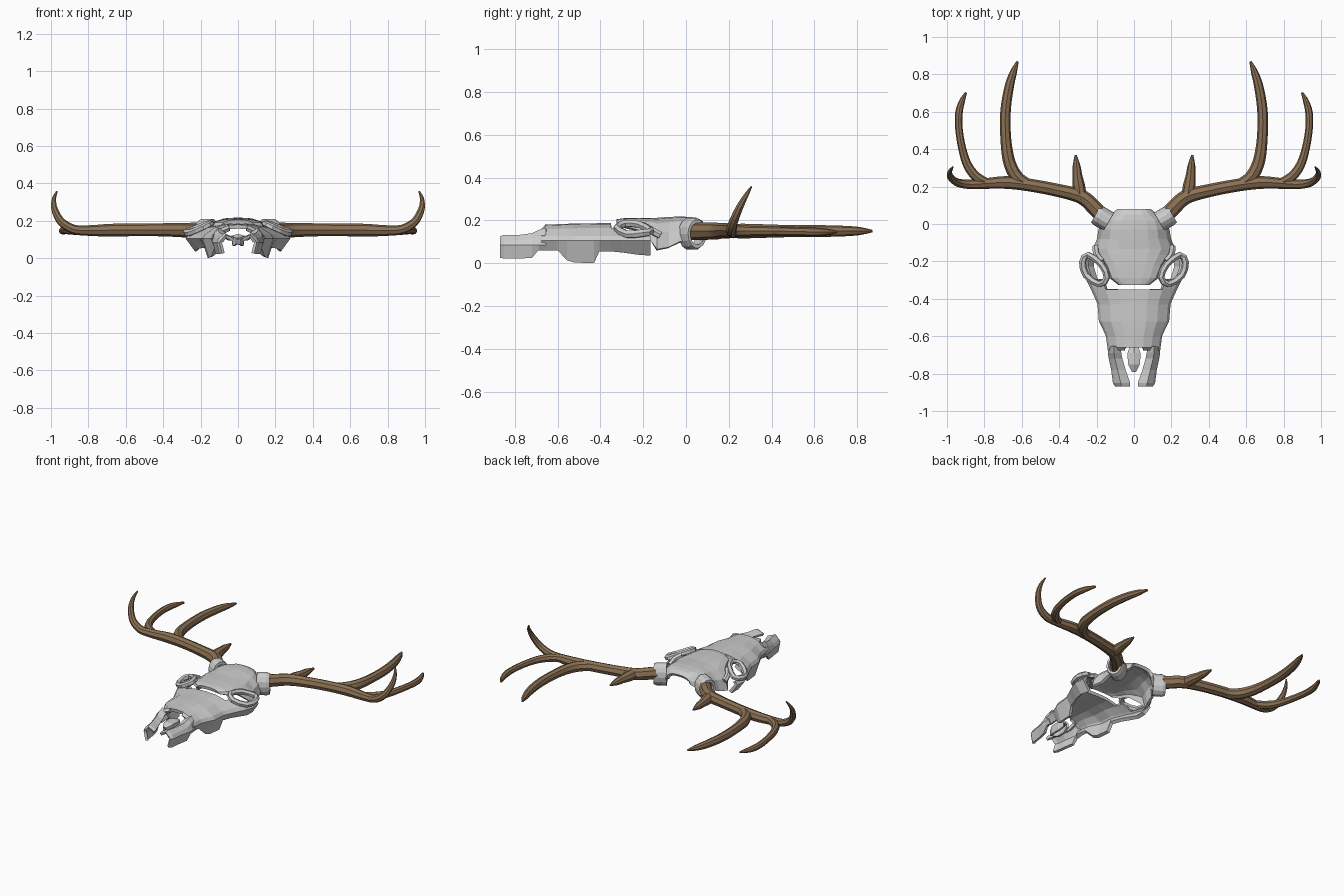
import bpy, bmesh, math
from mathutils import Vector, Matrix

if "Cube" in bpy.data.objects:
    bpy.data.objects.remove(bpy.data.objects["Cube"])

brown = bpy.data.materials.new("antler_brown")
brown.diffuse_color = (0.26, 0.165, 0.09, 1)
brown.use_nodes = True
brown.node_tree.nodes["Principled BSDF"].inputs["Base Color"].default_value = brown.diffuse_color


def finish(name, bm, mat=None, thick=0, merge=False):
    me = bpy.data.meshes.new(name)
    bm.to_mesh(me)
    bm.free()
    ob = bpy.data.objects.new(name, me)
    bpy.context.collection.objects.link(ob)
    if mat:
        me.materials.append(mat)
    m = ob.modifiers.new("mirror", 'MIRROR')
    m.use_mirror_merge = merge
    m.merge_threshold = 0.0005
    if thick:
        s = ob.modifiers.new("shell", 'SOLIDIFY')
        s.thickness = thick
        s.offset = -1
    return ob


def loft(name, rows, thick, skip=(), merge=True):
    """rows: list of (y, [(x, z), ...]) from front to back, midline outwards."""
    bm = bmesh.new()
    g = [[bm.verts.new((x, y, z)) for x, z in prof] for y, prof in rows]
    for i in range(len(g) - 1):
        for j in range(len(g[0]) - 1):
            if (i, j) not in skip:
                bm.faces.new((g[i][j], g[i][j + 1], g[i + 1][j + 1], g[i + 1][j]))
    bmesh.ops.delete(bm, geom=[v for v in bm.verts if not v.link_faces], context='VERTS')
    return finish(name, bm, None, thick, merge)


def catmull(pts, n, closed):
    k = len(pts)
    out = []
    for i in range(k if closed else k - 1):
        p = [Vector(pts[(i + d) % k] if closed else pts[min(max(i + d, 0), k - 1)]) for d in (-1, 0, 1, 2)]
        for s in range(n):
            t = s / n
            out.append(0.5 * (2 * p[1] + (p[2] - p[0]) * t + (2 * p[0] - 5 * p[1] + 4 * p[2] - p[3]) * t * t
                              + (3 * p[1] - p[0] - 3 * p[2] + p[3]) * t ** 3))
    return out if closed else out + [Vector(pts[-1])]


def tube(bm, pts, sides=8, n=4, closed=False):
    """Sweep a polygon along points (x, y, z, radius)."""
    path = catmull(pts, n, closed)
    k = len(path)
    rings = []
    side = None
    for i, p in enumerate(path):
        a = path[(i - 1) % k] if closed else path[max(i - 1, 0)]
        b = path[(i + 1) % k] if closed else path[min(i + 1, k - 1)]
        t = (b - a).to_3d().normalized()
        ref = Vector((0, 0, 1)) if side is None else side
        side = (ref - t * ref.dot(t)).normalized()
        other = t.cross(side)
        c = p.to_3d()
        rings.append([bm.verts.new(c + p[3] * (side * math.cos(q) + other * math.sin(q)))
                      for q in (2 * math.pi * s / sides for s in range(sides))])
    for i in range(k if closed else k - 1):
        r, q = rings[i], rings[(i + 1) % k]
        for s in range(sides):
            bm.faces.new((r[s], r[(s + 1) % sides], q[(s + 1) % sides], q[s]))
    if not closed:
        bm.faces.new(rings[0][::-1])
        bm.faces.new(rings[-1])


# snout and cheeks: (y, half width, top, bottom)
snout = []
for y, w, top, bot in [(-0.69, .14, .165, .06), (-0.66, .142, .18, .06), (-0.6, .15, .182, .06),
                       (-0.555, .17, .184, .012), (-0.52, .188, .185, .003), (-0.43, .195, .186, .0),
                       (-0.405, .205, .187, .055), (-0.35, .23, .187, .055), (-0.3, .255, .187, .05),
                       (-0.23, .28, .187, .04), (-0.165, .272, .18, .035)]:
    snout.append((y, [(0, top), (.35 * w, top - .004), (.66 * w, top - .022),
                      (.93 * w, .128), (w, .105), (.83 * w, bot)]))
snout[0] = (-0.675, snout[0][1])
holes = {(i, j) for i in (7, 8, 9) for j in (0, 1, 2)} - {(7, 2)}
loft("snout", snout, 0.022, holes | {(0, 0)})

# paired nose prongs: (y, inner x, outer x, top, bottom)
prongs = []
for y, a, b, top, bot in [(-0.87, .022, .1, .125, .025), (-0.85, .02, .113, .132, .022),
                          (-0.78, .045, .122, .132, .022), (-0.72, .062, .135, .14, .024),
                          (-0.69, .068, .14, .155, .06), (-0.655, .07, .138, .165, .06)]:
    m = a + (b - a) * .55
    prongs.append((y, [(a, top - .02), (m, top), (b - .012, top - .025), (b, .085), (b - .014, bot)]))
loft("nose_prong", prongs, 0.018, merge=False)

# bone sliver between the prongs
loft("nose_divider", [(-0.79, [(0, .11), (.012, .108), (.012, .075)]),
                      (-0.75, [(0, .13), (.032, .12), (.03, .065)]),
                      (-0.69, [(0, .13), (.035, .12), (.03, .065)]),
                      (-0.65, [(0, .12), (.02, .11), (.02, .08)])], 0.014)

# brain case: (y, half width, top, bottom)
cap = []
for y, w, top, bot in [(-0.325, .085, .205, .18), (-0.29, .13, .21, .172), (-0.22, .16, .212, .155),
                       (-0.165, .2, .212, .105), (-0.135, .222, .212, .065), (-0.08, .198, .216, .075),
                       (-0.03, .19, .218, .1), (0.02, .17, .216, .11), (0.05, .125, .212, .12),
                       (0.08, .09, .195, .15)]:
    d = top - bot
    cap.append((y, [(0, top), (.38 * w, top - .04 * d), (.66 * w, top - .18 * d),
                    (.9 * w, top - .5 * d), (w, bot)]))
loft("brain_case", cap, 0.02)

# eye socket rims and the arch over the cheek
bm = bmesh.new()
tube(bm, [(.245, -.165, .15, .018), (.275, -.205, .14, .019), (.255, -.275, .135, .019),
          (.185, -.322, .165, .018), (.145, -.285, .185, .018), (.175, -.215, .18, .018)],
     sides=6, n=2, closed=True)
tube(bm, [(.17, -.2, .175, .018), (.2, -.165, .155, .018), (.205, -.12, .13, .018)], 6, 2)
bmesh.ops.recalc_face_normals(bm, faces=bm.faces)
finish("eye_socket_rim", bm)

# hollow sockets that hold the antlers
bm = bmesh.new()
axis = Vector((.85, .5, 0)).normalized()
across = Vector((-axis.y, axis.x, 0))
rings = []
for d, s in ((-.035, 1), (.025, 1), (.045, .9), (.045, .68), (-.035, .72)):
    rings.append([bm.verts.new(Vector((.165, .03, .137)) + axis * d + across * (.056 * s * math.cos(q))
                               + Vector((0, 0, .075 * s * math.sin(q))))
                  for q in (math.tau * k / 14 for k in range(14))])
for i in range(5):
    r, q = rings[i], rings[(i + 1) % 5]
    for k in range(14):
        bm.faces.new((r[k], r[(k + 1) % 14], q[(k + 1) % 14], q[k]))
bmesh.ops.recalc_face_normals(bm, faces=bm.faces)
finish("antler_socket", bm)

# antlers: main beam and three tines each
bm = bmesh.new()
tube(bm, [(.15, .02, .15, .042), (.21, .085, .15, .041), (.28, .145, .15, .039), (.4, .178, .152, .035),
          (.55, .207, .152, .034), (.68, .222, .15, .034), (.8, .216, .148, .028), (.88, .212, .155, .025),
          (.945, .222, .195, .022), (.98, .25, .26, .018), (.984, .28, .315, .012), (.968, .306, .358, .004)])
tube(bm, [(.285, .13, .15, .034), (.295, .2, .15, .034), (.303, .26, .15, .026),
          (.307, .31, .15, .021), (.312, .368, .15, .006)])
tube(bm, [(.55, .205, .15, .028), (.62, .245, .15, .034), (.665, .325, .15, .033), (.685, .45, .15, .029),
          (.687, .6, .15, .028), (.668, .73, .15, .025), (.645, .81, .15, .019), (.622, .87, .15, .006)])
tube(bm, [(.77, .215, .15, .022), (.84, .25, .15, .026), (.89, .315, .15, .024), (.92, .41, .15, .021),
          (.937, .52, .148, .02), (.935, .6, .146, .02), (.918, .66, .146, .015), (.898, .703, .146, .006)])
bmesh.ops.recalc_face_normals(bm, faces=bm.faces)
ob = finish("antler", bm, brown)
bpy.context.view_layer.objects.active = ob
ob.select_set(True)
bpy.ops.object.shade_smooth_by_angle(angle=math.radians(30))
